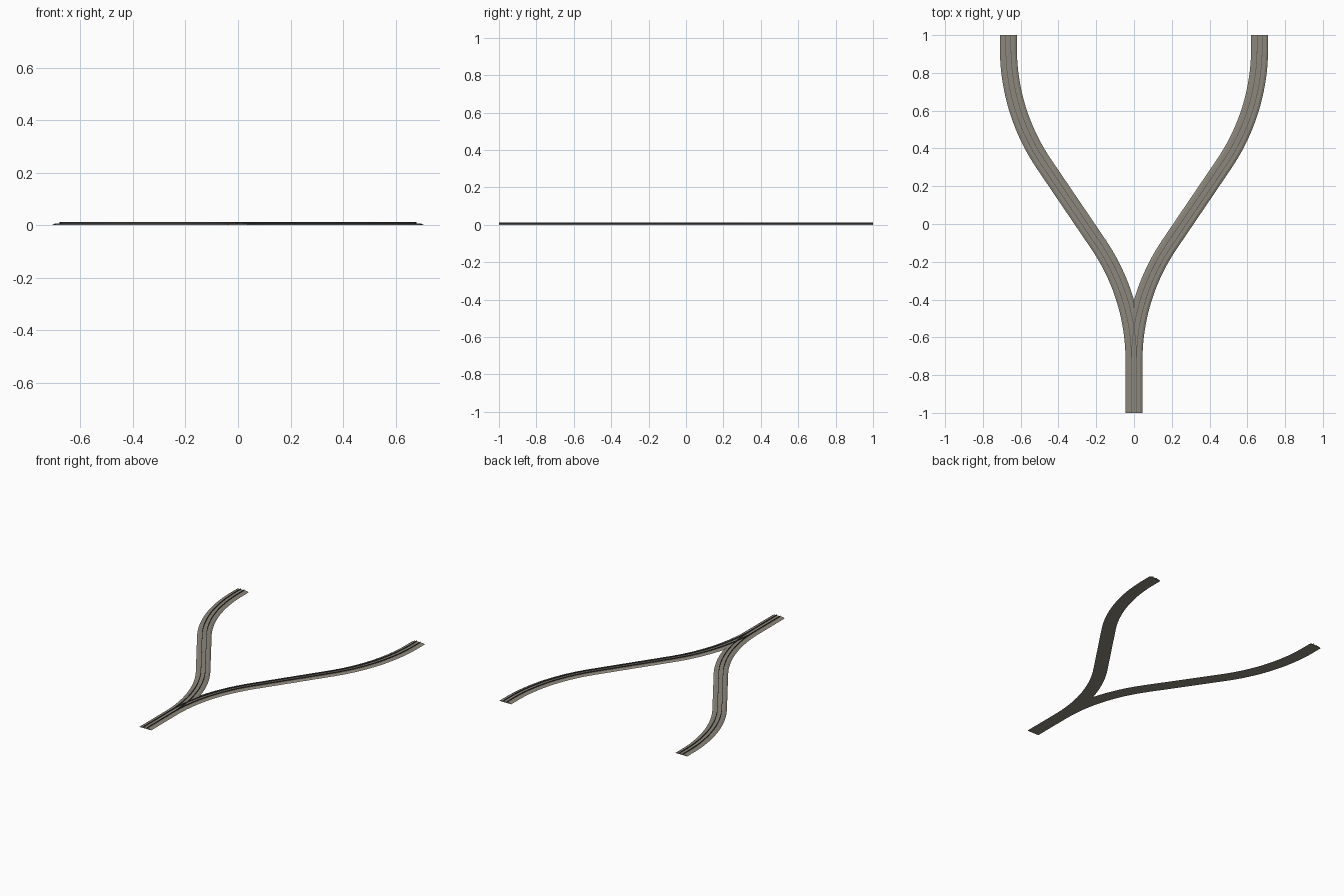
import bpy, bmesh, math

if "Cube" in bpy.data.objects:
    bpy.data.objects.remove(bpy.data.objects["Cube"])

R, Y0, Y1, X1 = 1.09, -0.72, 0.93, 0.665   # curve radius, curve start/end, end offset
GAUGE = 0.0135


def material(name, rgb):
    m = bpy.data.materials.new(name)
    m.diffuse_color = (*rgb, 1)
    m.use_nodes = True
    m.node_tree.nodes["Principled BSDF"].inputs["Base Color"].default_value = m.diffuse_color
    return m


gravel = material("gravel", (0.27, 0.245, 0.20))
steel = material("dark_steel", (0.09, 0.085, 0.08))

# turning angle so that arc + straight + arc joins both ends
dy = Y1 - Y0
lo, hi = 0.1, 1.0
for _ in range(50):
    a = (lo + hi) / 2
    line = dy - 2 * R * math.sin(a)
    x = 2 * R * (1 - math.cos(a)) + line * math.tan(a)
    lo, hi = (a, hi) if x < X1 else (lo, a)

# centre line of the right branch: (x, y, heading from +y)
path = [(0, -1, 0)]
N = 20
for i in range(N + 1):
    t = a * i / N
    path.append((R * (1 - math.cos(t)), Y0 + R * math.sin(t), t))
for i in range(N + 1):
    t = a * (1 - i / N)
    path.append((X1 - R * (1 - math.cos(t)), Y1 - R * math.sin(t), t))
path.append((X1, 1, 0))


def sweep(bm, profile, pts):
    """Sweep a closed (offset, z) profile along the path with end caps."""
    rings = [[bm.verts.new((x + o * math.cos(t), y - o * math.sin(t), z))
              for o, z in profile] for x, y, t in pts]
    n = len(profile)
    for r, s in zip(rings, rings[1:]):
        for k in range(n):
            j = (k + 1) % n
            bm.faces.new((r[k], r[j], s[j], s[k]))
    bm.faces.new(rings[0])
    bm.faces.new(rings[-1])


def finish(bm, name, mat):
    bmesh.ops.recalc_face_normals(bm, faces=bm.faces)
    me = bpy.data.meshes.new(name)
    bm.to_mesh(me)
    bm.free()
    me.materials.append(mat)
    ob = bpy.data.objects.new(name, me)
    bpy.context.collection.objects.link(ob)
    m = ob.modifiers.new("mirror", 'MIRROR')
    m.use_axis[0] = True
    m.merge_threshold = 0.0001
    return ob


# gravel bed: trapezoid section, cut at the middle plane and mirrored
bm = bmesh.new()
sweep(bm, [(-0.045, 0), (0.045, 0), (0.033, 0.006), (-0.033, 0.006)], path)
bmesh.ops.bisect_plane(bm, geom=bm.verts[:] + bm.edges[:] + bm.faces[:], dist=1e-6,
                       plane_co=(0, 0, 0), plane_no=(1, 0, 0), clear_inner=True)
finish(bm, "gravel_bed", gravel)

# rails: outer rail runs the whole way, inner rail starts at the switch
for name, side, pts in (("outer_rail", 1, path), ("inner_rail", -1, path[1:])):
    bm = bmesh.new()
    c, w = side * GAUGE, 0.0014
    sweep(bm, [(c - w, 0.005), (c + w, 0.005), (c + w, 0.012), (c - w, 0.012)], pts)
    finish(bm, name, steel)
